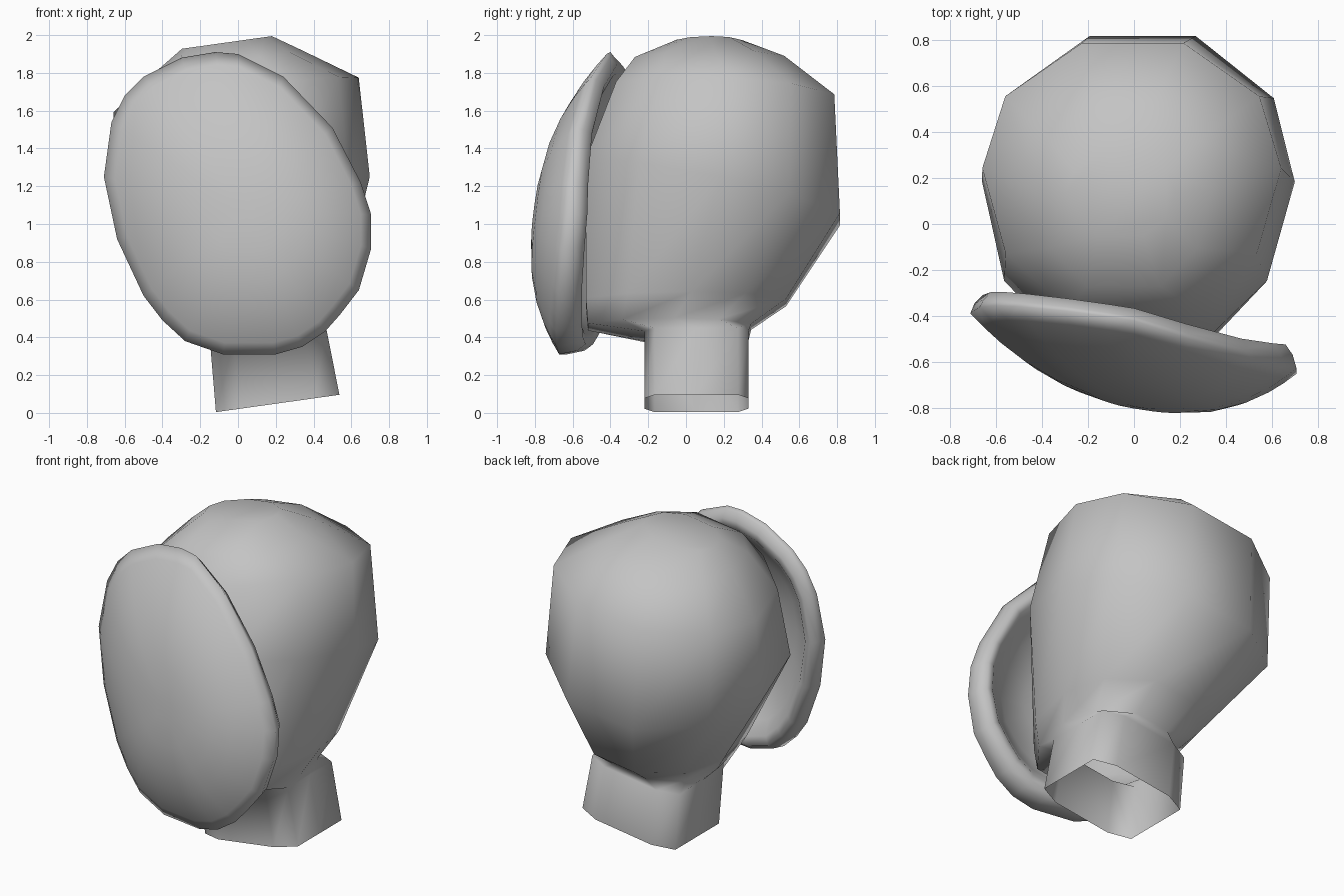
import bpy
from math import radians
from mathutils import Matrix, Vector

cube = bpy.data.objects.get("Cube")
if cube:
    bpy.data.objects.remove(cube, do_unlink=True)

grey = bpy.data.materials.new("plain_grey")
grey.use_nodes = True
colour = (0.55, 0.55, 0.55, 1)
grey.diffuse_color = colour
grey.node_tree.nodes["Principled BSDF"].inputs["Base Color"].default_value = colour


def loft(name, rings, matrix=Matrix(), cap_start=False, cap_end=True):
    """Skin a list of equal-length rings with quads, capping either end."""
    n = len(rings[0])
    verts = [matrix @ Vector(p) for ring in rings for p in ring]
    faces = []
    for k in range(len(rings) - 1):
        for i in range(n):
            j = (i + 1) % n
            faces.append((k * n + i, k * n + j, (k + 1) * n + j, (k + 1) * n + i))
    if cap_start:
        faces.append(tuple(reversed(range(n))))
    if cap_end:
        start = (len(rings) - 1) * n
        faces.append(tuple(range(start, start + n)))
    mesh = bpy.data.meshes.new(name)
    mesh.from_pydata(verts, [], faces)
    mesh.materials.append(grey)
    for poly in mesh.polygons:
        poly.use_smooth = True
    obj = bpy.data.objects.new(name, mesh)
    bpy.context.collection.objects.link(obj)
    return obj


# Head and open neck: half sections (width, front-to-back), mirrored in x
HEAD = [(0.42, 0), (0.84, 0.21), (1, 0.53), (0.85, 0.8), (0.34, 1)]
NECK = [(0.6, 0), (1, 0.1), (1, 0.5), (1, 0.9), (0.6, 1)]


def section(profile, z_front, z_back, half_width, front, back, shift=0):
    right = [(sx * half_width, front + t * (back - front), z_front + t * (z_back - z_front))
             for sx, t in profile]
    left = [(-x, y, z) for x, y, z in reversed(right)]
    return [(x + shift, y, z) for x, y, z in right + left]


rings = [
    section(NECK, 0, 0, 0.33, -0.22, 0.33),
    section(NECK, 0.36, 0.36, 0.31, -0.22, 0.33),
    section(HEAD, 0.41, 0.41, 0.335, -0.52, 0.345),
    section(HEAD, 0.54, 0.54, 0.42, -0.53, 0.53),
    section(HEAD, 1.27, 0.99, 0.685, -0.53, 0.815, -0.035),
    section(HEAD, 1.68, 1.62, 0.655, -0.37, 0.785, 0.01),
    section(HEAD, 1.83, 1.84, 0.385, -0.27, 0.52),
    section(HEAD, 1.93, 1.93, 0.24, -0.05, 0.3),
]
tilt = Matrix.Translation((0.21, 0, 0.05)) @ Matrix.Rotation(radians(-8), 4, "Y")
loft("head_and_neck", rings, tilt)

# Mask: outline on a slanted, slightly bent sheet, domed in front and hollow behind
OUTLINE = [(-0.12, 1.91), (0, 1.9), (0.24, 1.78), (0.5, 1.51), (0.65, 1.22),
           (0.705, 1.05), (0.705, 0.87), (0.64, 0.65), (0.54, 0.52), (0.46, 0.43),
           (0.34, 0.35), (0.2, 0.31), (-0.08, 0.31), (-0.28, 0.38), (-0.4, 0.49),
           (-0.5, 0.62), (-0.64, 0.92), (-0.71, 1.25), (-0.67, 1.54), (-0.6, 1.68),
           (-0.5, 1.78), (-0.3, 1.88)]
CENTRE_X, CENTRE_Z = 0.03, 1.08


def mask_ring(r, offset, lip=0):
    ring = []
    for px, pz in OUTLINE:
        dx, dz = r * (px - CENTRE_X), r * (pz - CENTRE_Z)
        y = -0.52 - 0.152 * dx + 0.117 * dz
        y -= 0.2 * max(dx, 0) * max(dz, 0) + 0.06 * min(dz, 0) ** 2
        y += offset - lip * dz  # the lip is thicker towards the chin
        ring.append((CENTRE_X + dx, y, CENTRE_Z + dz))
    return ring


front = [mask_ring(r, -0.268 * (1 - r ** 2.5)) for r in (0.1, 0.3, 0.5, 0.68, 0.82, 0.92, 1)]
back = [mask_ring(r, d, 0.045) for r, d in ((0.975, 0.055), (0.93, 0.095), (0.86, 0.08),
                                            (0.76, 0.01), (0.6, -0.08), (0.3, -0.16), (0.1, -0.17))]
loft("mask", front + back, cap_start=True)
